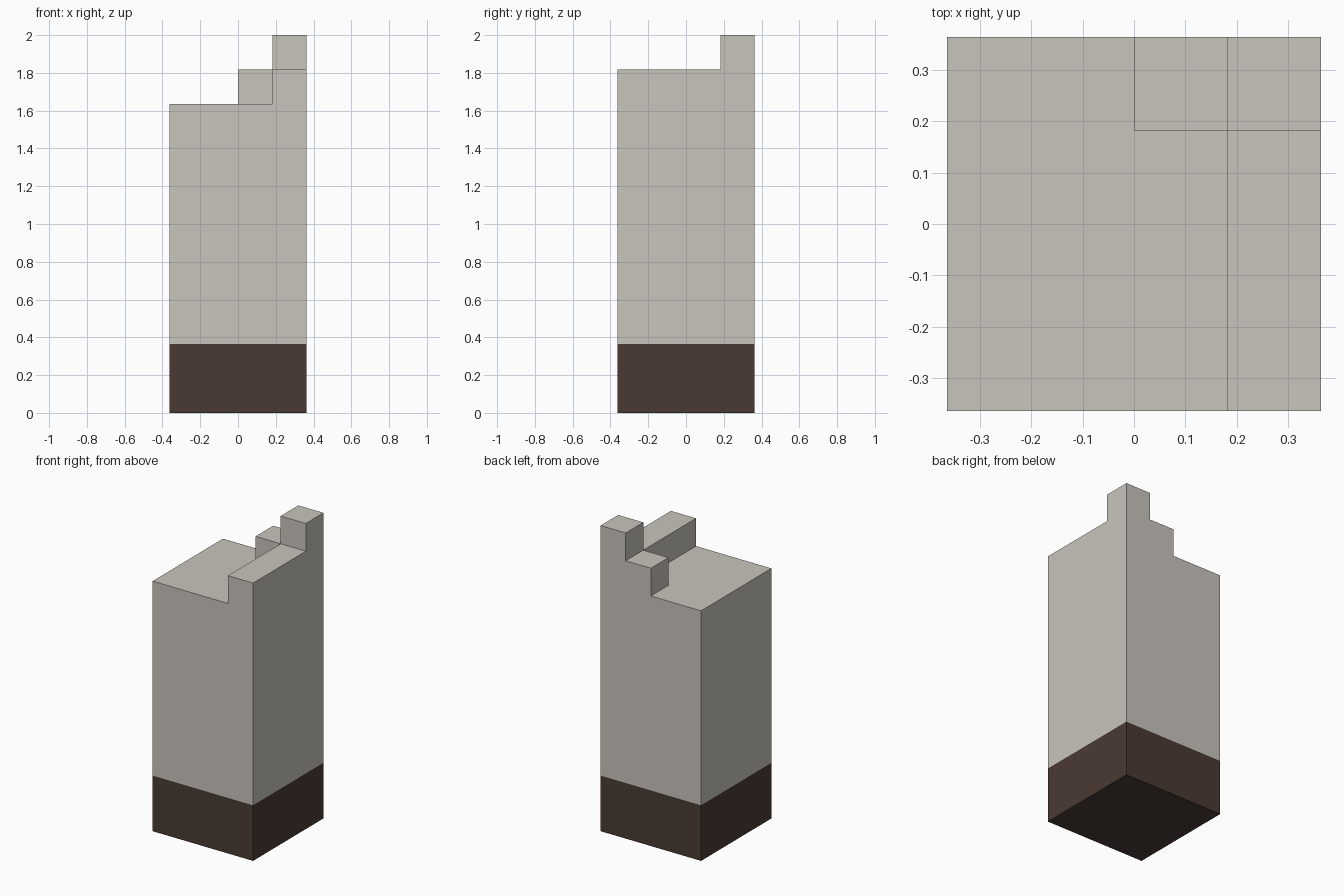
import bpy
import bmesh

cube = bpy.data.objects.get("Cube")
if cube:
    bpy.data.objects.remove(cube, do_unlink=True)

UNIT = 2 / 11           # one height step
HALF = 2 * UNIT         # half the width of the pillar


def make_material(name, rgb):
    mat = bpy.data.materials.new(name)
    mat.use_nodes = True
    mat.diffuse_color = (*rgb, 1)
    mat.node_tree.nodes["Principled BSDF"].inputs["Base Color"].default_value = (*rgb, 1)
    return mat


def add_object(name, bm, mat):
    bmesh.ops.recalc_face_normals(bm, faces=bm.faces)
    mesh = bpy.data.meshes.new(name)
    bm.to_mesh(mesh)
    bm.free()
    mesh.materials.append(mat)
    obj = bpy.data.objects.new(name, mesh)
    bpy.context.collection.objects.link(obj)


def raise_faces(bm, faces, height):
    """Extrude faces straight up and return the raised faces."""
    result = bmesh.ops.extrude_face_region(bm, geom=faces)["geom"]
    verts = [g for g in result if isinstance(g, bmesh.types.BMVert)]
    bmesh.ops.translate(bm, verts=verts, vec=(0, 0, height))
    bmesh.ops.delete(bm, geom=[f for f in faces if f.is_valid], context="FACES")
    return [g for g in result if isinstance(g, bmesh.types.BMFace)]


def square(bm, segments, z):
    bmesh.ops.create_grid(bm, x_segments=segments, y_segments=segments, size=HALF)
    bmesh.ops.translate(bm, verts=bm.verts, vec=(0, 0, z))
    return list(bm.faces)


stone = make_material("pale stone", (0.584, 0.558, 0.509))
brown = make_material("dark brown", (0.0685, 0.0423, 0.0343))

# Dark plinth, left open where the pillar covers it
bm = bmesh.new()
floor = square(bm, 1, 0)
top = raise_faces(bm, floor, 2 * UNIT)
bmesh.ops.delete(bm, geom=top, context="FACES_ONLY")
bmesh.ops.holes_fill(bm, edges=[e for e in bm.edges if e.is_boundary
                                and all(v.co.z < UNIT for v in e.verts)])
add_object("plinth", bm, brown)

# Pillar shaft on a four by four grid
bm = bmesh.new()
top = raise_faces(bm, square(bm, 4, 2 * UNIT), 7 * UNIT)

# L-shaped ledge: full length on the left, half length along the back
ledge = []
for face in top:
    c = face.calc_center_median()
    if c.x > UNIT or (c.x > 0 and c.y > UNIT):
        ledge.append(face)
ledge = raise_faces(bm, ledge, UNIT)

# Corner post
corner = [f for f in ledge if min(f.calc_center_median().xy) > UNIT]
raise_faces(bm, corner, UNIT)

# Merge the flat pieces
bmesh.ops.recalc_face_normals(bm, faces=bm.faces)
bmesh.ops.dissolve_limit(bm, angle_limit=0.01, verts=bm.verts, edges=bm.edges)
add_object("stepped_pillar", bm, stone)
